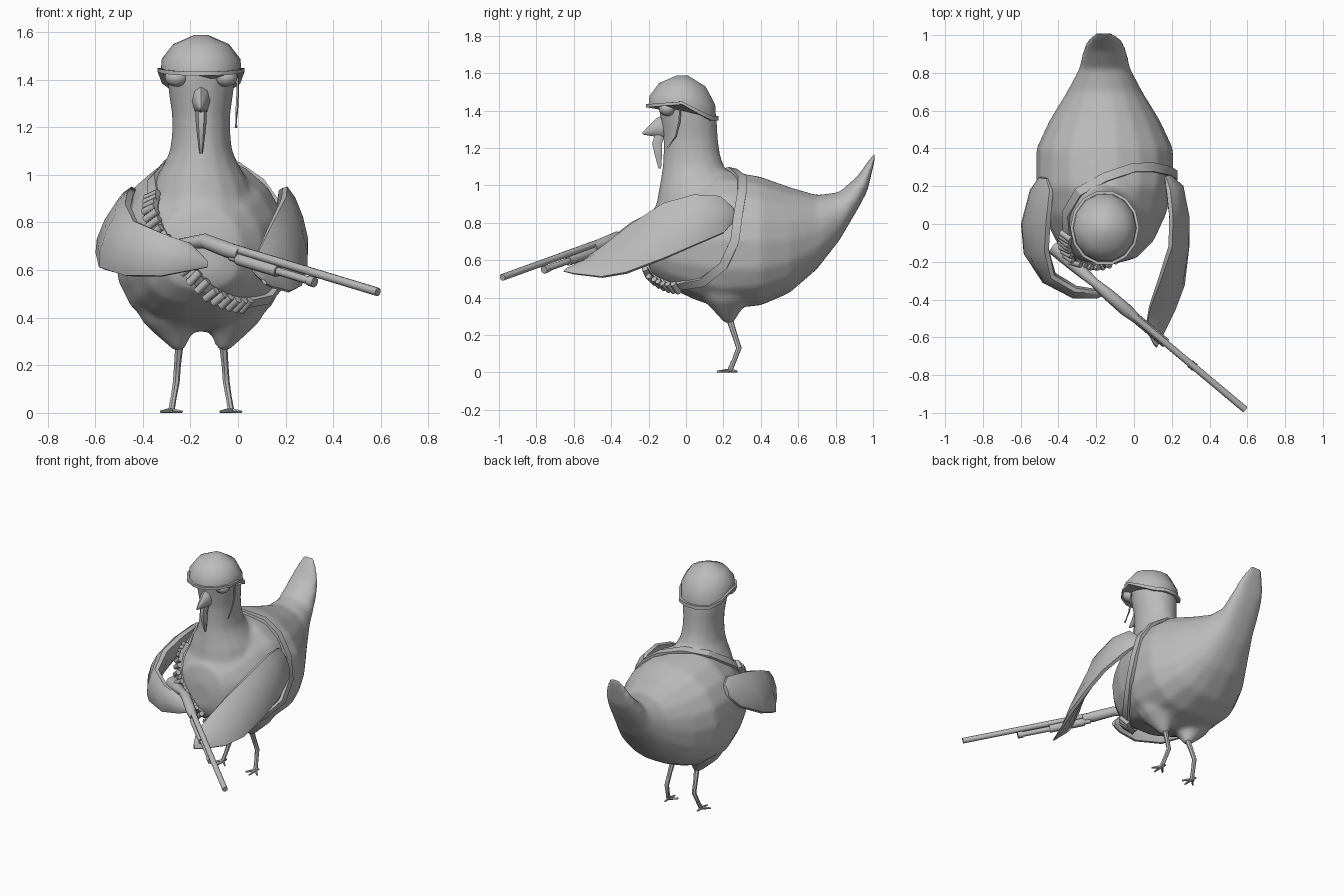
import bpy, bmesh, math
from mathutils import Vector
from mathutils.bvhtree import BVHTree

if "Cube" in bpy.data.objects:
    bpy.data.objects.remove(bpy.data.objects["Cube"])

CX = -0.155  # the bird's own middle line
grey = bpy.data.materials.new("plain grey")
grey.diffuse_color = (0.5, 0.5, 0.5, 1)
grey.use_nodes = True
grey.node_tree.nodes["Principled BSDF"].inputs["Base Color"].default_value = grey.diffuse_color


def finish(name, bm, angle=50):
    bmesh.ops.recalc_face_normals(bm, faces=bm.faces)
    me = bpy.data.meshes.new(name)
    bm.to_mesh(me)
    bm.free()
    ob = bpy.data.objects.new(name, me)
    bpy.context.collection.objects.link(ob)
    me.materials.append(grey)
    bpy.ops.object.select_all(action='DESELECT')
    ob.select_set(True)
    bpy.context.view_layer.objects.active = ob
    bpy.ops.object.shade_smooth_by_angle(angle=math.radians(angle))
    return ob


def skin(bm, rings, closed=False):
    """Bridge rings of points into a skin, capped unless closed."""
    vs = [[bm.verts.new(p) for p in r] for r in rings]
    n = len(vs[0])
    pairs = list(zip(vs, vs[1:])) + ([(vs[-1], vs[0])] if closed else [])
    for a, b in pairs:
        for i in range(n):
            j = (i + 1) % n
            bm.faces.new((a[i], a[j], b[j], b[i]))
    if not closed:
        bm.faces.new(vs[0])
        bm.faces.new(vs[-1])


def oval(c, a, b, n, power=1.0):
    out = []
    for i in range(n):
        t = 2 * math.pi * i / n
        s, k = math.sin(t), math.cos(t)
        p = power if s < 0 else 1.0
        out.append(Vector(c) + Vector(a) * math.copysign(abs(k) ** p, k)
                   + Vector(b) * math.copysign(abs(s) ** p, s))
    return out


def tube(bm, pts, radii, n=8, squash=1.0):
    pts = [Vector(p) for p in pts]
    rings = []
    for i, p in enumerate(pts):
        t = (pts[min(i + 1, len(pts) - 1)] - pts[max(i - 1, 0)]).normalized()
        ref = Vector((0, 0, 1)) if abs(t.z) < 0.85 else Vector((0, 1, 0))
        a = t.cross(ref).normalized()
        rings.append(oval(p, a * radii[i] * squash, a.cross(t) * radii[i], n))
    skin(bm, rings)


def tube_part(name, pts, radii, n=8, squash=1.0):
    bm = bmesh.new()
    tube(bm, pts, radii, n, squash)
    return finish(name, bm)


# body and upturned tail: y, bottom, top, half width
body_rows = [(-.205, .58, .76, .08), (-.18, .52, .87, .17), (-.09, .45, .95, .26),
             (.05, .385, 1.04, .325), (.2, .335, 1.085, .365), (.4, .355, 1.05, .362),
             (.55, .42, .995, .292), (.7, .55, .95, .2), (.82, .705, .965, .137),
             (.92, .875, 1.055, .115), (.97, .97, 1.125, .095), (1.008, 1.13, 1.175, .055)]
# neck flaring into the chest, and head: z, front, back, half width
neck_rows = [(.66, -.185, .3, .2), (.78, -.18, .3, .225), (.88, -.163, .3, .225),
             (.97, -.147, .285, .2), (1.04, -.135, .25, .16), (1.1, -.126, .205, .132),
             (1.17, -.122, .182, .123), (1.25, -.122, .172, .123),
             (1.34, -.135, .167, .136), (1.43, -.15, .155, .147), (1.49, -.11, .1, .1)]
bm = bmesh.new()
skin(bm, [oval((CX, y, (lo + hi) / 2), (w, 0, 0), (0, 0, (hi - lo) / 2), 18, .8)
          for y, lo, hi, w in body_rows])
skin(bm, [oval((CX, (f + b) / 2, z), (w, 0, 0), (0, (b - f) / 2, 0), 16)
          for z, f, b, w in neck_rows])
for s in (-1, 1):  # thigh tufts
    tube(bm, [(CX + s * .12, .22, .47), (CX + s * .115, .22, .39),
              (CX + s * .105, .225, .325), (CX + s * .09, .23, .262)],
         [.17, .13, .07, .024], 10)
body = finish("body", bm)

# melt body, neck and thighs into one smooth skin
melt = body.modifiers.new("melt", 'REMESH')
melt.mode = 'VOXEL'
melt.voxel_size = .016
melt.use_smooth_shade = True
soft = body.modifiers.new("soften", 'SMOOTH')
soft.factor = .5
soft.iterations = 8
bpy.context.view_layer.update()
tree = BVHTree.FromObject(body, bpy.context.evaluated_depsgraph_get())

# beak with hooked tip, and the wattle hanging under it
tube_part("beak", [(CX, -.09, 1.315), (CX, -.15, 1.305), (CX, -.19, 1.29), (CX, -.232, 1.277)],
          [.075, .052, .028, .006], 8, .6)
tube_part("wattle", [(CX, -.14, 1.275), (CX, -.155, 1.22), (CX, -.147, 1.16), (CX, -.14, 1.09)],
          [.03, .03, .022, .008], 6, .75)

# heavy-lidded eyes
for side, label in ((-1, "right"), (1, "left")):
    bm = bmesh.new()
    bmesh.ops.create_uvsphere(bm, u_segments=12, v_segments=8, radius=1)
    for v in bm.verts:
        v.co = (v.co.x * .05 + CX + side * .103, v.co.y * .045 - .1, v.co.z * .04 + 1.41)
    finish(label + "_eye", bm)

# loose chin strap on one side only
tube_part("chin_strap", [(-.003, -.03, 1.43), (-.002, -.035, 1.34), (-.006, -.055, 1.26),
                         (-.008, -.1, 1.2)], [.006] * 4, 5)


# helmet: faceted dome over a rim that dips at the nape
def rim_z(y):
    if y < -.02:
        return 1.445 + .09 * (y + .02)
    return max(1.36, 1.445 - .6 * (y + .02))


bm = bmesh.new()
rings = []
for k, s in ((0, 1.0), (0, 1.06), (.1, 1.06), (.1, .98), (.35, .96), (.75, .68), (1, .16)):
    ring = oval((CX, -.02, 0), (.172 * s, 0, 0), (0, .188 * s, 0), 14)
    for p in ring:
        base = rim_z(p.y / max(s, .9)) - .012
        p.z = base + k * (1.588 - base)
    rings.append(ring)
skin(bm, rings)
finish("helmet", bm, 40)


# bandolier strap laid over the body
def surface(p):
    hit, nrm = tree.find_nearest(Vector(p))[:2]
    return hit, nrm


loop = [(-.37, -.07, .92), (-.38, .05, 1.0), (-.29, .17, 1.06), (-.15, .25, 1.09),
        (0, .3, 1.05), (.1, .3, .97), (.18, .28, .85), (.22, .26, .7), (.21, .2, .57),
        (.15, .08, .47), (.04, -.06, .44), (-.07, -.14, .48), (-.19, -.2, .58),
        (-.29, -.16, .71), (-.35, -.1, .83)]
hits = [surface(p) for p in loop]
bm = bmesh.new()
rings = []
for i, (p, nrm) in enumerate(hits):
    t = (hits[(i + 1) % len(hits)][0] - hits[i - 1][0]).normalized()
    side = t.cross(nrm).normalized() * .024
    rings.append([p + side - nrm * .012, p + side + nrm * .022,
                  p - side + nrm * .022, p - side - nrm * .012])
skin(bm, rings, closed=True)
finish("bandolier_strap", bm, 30)

# cartridges along the front of the strap
front = [Vector(p) for p in loop[10:]] + [Vector(loop[0])]
bm = bmesh.new()
COUNT = 19
for i in range(COUNT):
    f = i / (COUNT - 1) * (len(front) - 1)
    k = min(int(f), len(front) - 2)
    step = front[k + 1] - front[k]
    p, nrm = surface(front[k] + step * (f - k))
    axis = step.normalized().cross(nrm).normalized() * .034
    p = p + nrm * .024
    tube(bm, [p - axis, p + axis], [.017, .017], 8)
finish("cartridges", bm)


# wings: top edge, bottom edge, half thickness per station
def wing(name, rows):
    mids = [(Vector(a) + Vector(b)) / 2 for a, b, _ in rows]
    bm = bmesh.new()
    rings = []
    for i, (a, b, w) in enumerate(rows):
        t = mids[min(i + 1, len(mids) - 1)] - mids[max(i - 1, 0)]
        half = (Vector(a) - Vector(b)) / 2
        rings.append(oval(mids[i], half.cross(t).normalized() * w, half, 10))
    skin(bm, rings)
    finish(name, bm)


wing("left_wing", [
    ((.165, .25, .88), (.19, .26, .81), .012), ((.18, .18, .945), (.25, .2, .74), .035),
    ((.195, .04, .955), (.285, .04, .67), .035), ((.19, -.12, .91), (.285, -.12, .6), .035),
    ((.13, -.3, .79), (.265, -.32, .525), .03), ((.08, -.44, .68), (.22, -.45, .505), .02),
    ((.06, -.55, .6), (.15, -.6, .525), .012), ((.1, -.63, .56), (.12, -.655, .54), .006)])
wing("right_wing", [
    ((-.46, .24, .92), (-.5, .25, .85), .015), ((-.435, .18, .95), (-.545, .18, .76), .035),
    ((-.45, .02, .925), (-.59, .0, .66), .045), ((-.46, -.14, .88), (-.575, -.15, .6), .045),
    ((-.43, -.28, .81), (-.47, -.29, .57), .04), ((-.31, -.35, .755), (-.32, -.37, .57), .035),
    ((-.2, -.36, .715), (-.2, -.38, .595), .025), ((-.13, -.35, .64), (-.13, -.36, .61), .012)])

# long gun: barrel, magazine, fore grip, receiver with stock
MUZZLE, BREECH = Vector((.588, -.982, .508)), Vector((-.03, -.465, .695))


def along(f, drop=0):
    return BREECH.lerp(MUZZLE, f) - Vector((0, 0, drop))


tube_part("barrel", [along(0), along(1)], [.018, .018], 10)
tube_part("magazine", [along(0, .04), along(.56, .04)], [.017, .017], 8)
tube_part("magazine_cap", [along(.53, .04), along(.57, .04)], [.022, .022], 8)
tube_part("fore_grip", [along(.05, .04), along(.32, .04)], [.026, .026], 8)
tube_part("receiver_and_stock",
          [along(.06, .015), along(-.02, .015), (-.14, -.37, .722), (-.21, -.31, .715),
           (-.3, -.23, .685), (-.42, -.12, .65)], [.027, .034, .032, .024, .035, .045], 8)

# legs with three-toed feet
for side, label in ((-1, "right"), (1, "left")):
    def at(dx, y, z):
        return (CX + side * dx, y, z)
    bm = bmesh.new()
    tube(bm, [at(.09, .225, .31), at(.1, .26, .2), at(.105, .283, .13), at(.115, .26, .07),
              at(.125, .235, .012)], [.019, .015, .015, .013, .014], 7)
    for dx, y in ((.08, .19), (.125, .165), (.17, .19), (.125, .275)):
        tube(bm, [at(.125, .238, .011), at(dx, y, .005)], [.011, .005], 5)
    finish(label + "_leg", bm)
